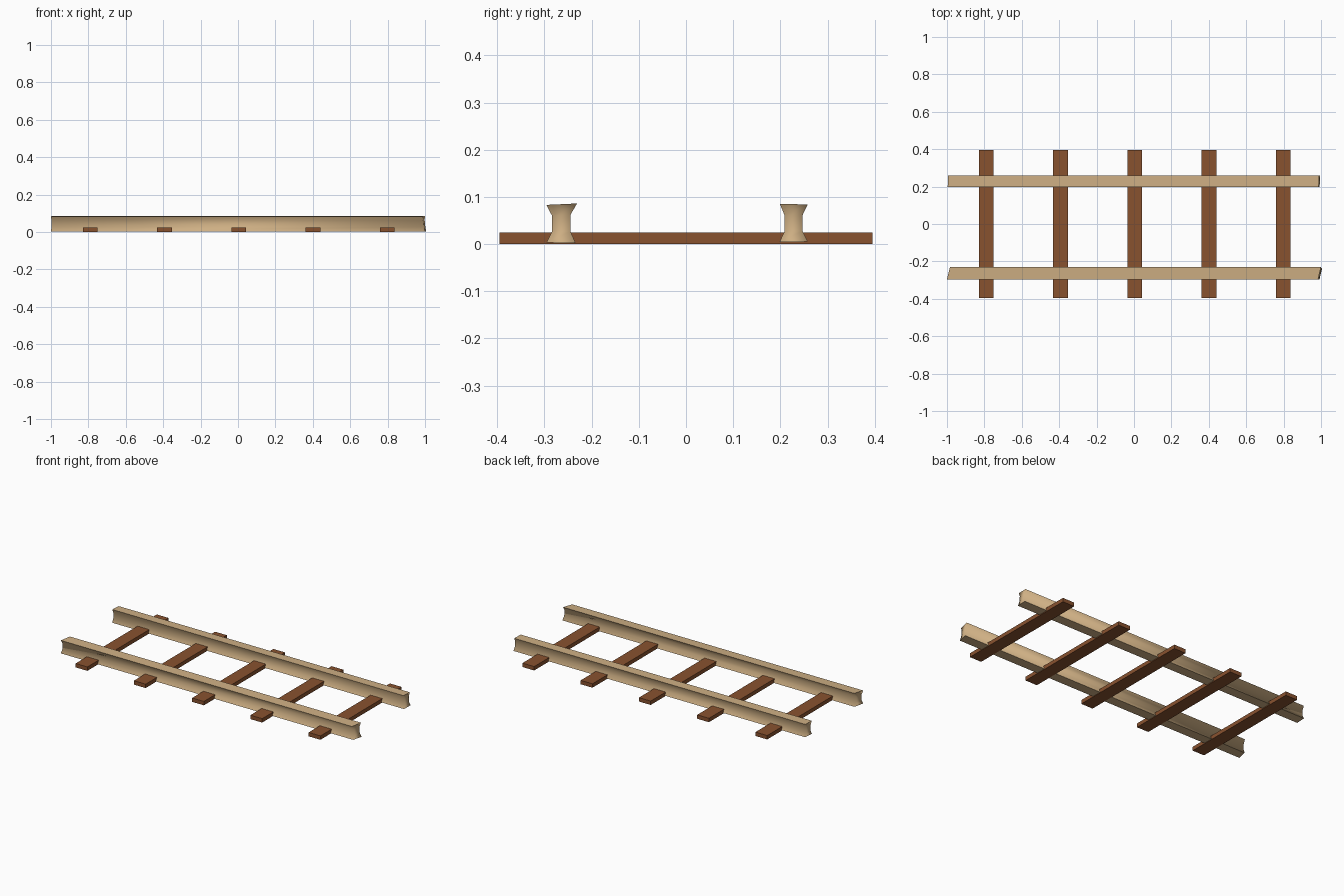
import bpy, bmesh

if "Cube" in bpy.data.objects:
    bpy.data.objects.remove(bpy.data.objects["Cube"])


def material(name, rgb):
    m = bpy.data.materials.new(name)
    m.diffuse_color = (*rgb, 1)
    m.use_nodes = True
    m.node_tree.nodes["Principled BSDF"].inputs["Base Color"].default_value = m.diffuse_color
    return m


tan = material("tan rail", (0.62, 0.43, 0.23))
brown = material("brown wood", (0.25, 0.084, 0.028))


def finish(bm, name, mat):
    bmesh.ops.recalc_face_normals(bm, faces=bm.faces)
    me = bpy.data.meshes.new(name)
    bm.to_mesh(me)
    bm.free()
    me.materials.append(mat)
    ob = bpy.data.objects.new(name, me)
    bpy.context.collection.objects.link(ob)


# Sleepers: flat planks laid across the track
for i in range(5):
    bm = bmesh.new()
    bmesh.ops.create_cube(bm, size=1)
    for v in bm.verts:
        v.co.x = v.co.x * 0.08 - 0.79 + i * 0.397
        v.co.y *= 0.79
        v.co.z = (v.co.z + 0.5) * 0.024
    finish(bm, f"sleeper_{i + 1}", brown)


# Rails: waisted bars with slightly crooked ends, rows are (outer y, outer z, inner y, inner z)
def rail(name, rows, left, right):
    bm = bmesh.new()
    rings = []
    for end in (left, right):
        rings.append([[bm.verts.new((end(y, z), y, z)) for y, z in (r[:2], r[2:])]
                      for r in rows])
    a, b = rings
    for j in range(len(rows) - 1):
        for ring in rings:
            bm.faces.new((ring[j][0], ring[j][1], ring[j + 1][1], ring[j + 1][0]))
        for s in (0, 1):
            bm.faces.new((a[j][s], a[j + 1][s], b[j + 1][s], b[j][s]))
    # Bottom and top stay flat with crisp edges, the sides are soft
    flats = [bm.faces.new((a[j][0], a[j][1], b[j][1], b[j][0])) for j in (0, -1)]
    for f in bm.faces:
        f.smooth = f not in flats
    for f in flats:
        for e in f.edges:
            e.smooth = False
    finish(bm, name, tan)


rail("front_rail",
     [(-0.296, 0.003, -0.234, 0.002), (-0.284, 0.027, -0.245, 0.027),
      (-0.284, 0.060, -0.245, 0.062), (-0.296, 0.083, -0.231, 0.086)],
     lambda y, z: -1.0 + 0.25 * (y + 0.296),
     lambda y, z: 0.992 - 0.1 * z + 0.24 * (y + 0.296))
rail("back_rail",
     [(0.198, 0.004, 0.258, 0.005), (0.209, 0.027, 0.247, 0.028),
      (0.209, 0.061, 0.247, 0.061), (0.199, 0.085, 0.258, 0.084)],
     lambda y, z: -0.996 + 0.04 * (y - 0.2),
     lambda y, z: 0.993 - 0.07 * z + 0.04 * (y - 0.2))
